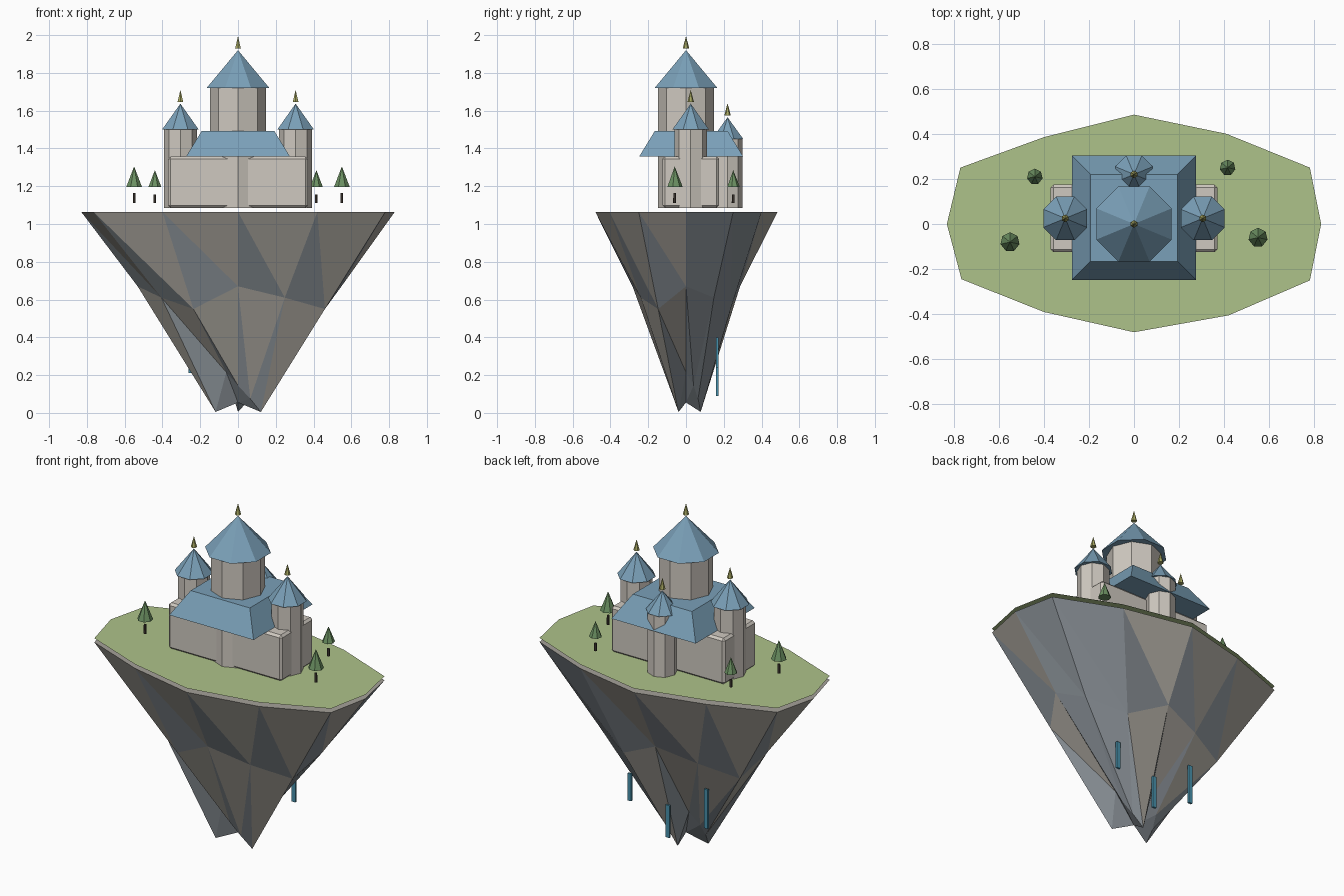
import bpy, bmesh, math

cube = bpy.data.objects.get("Cube")
if cube:
    bpy.data.objects.remove(cube, do_unlink=True)


def make_material(name, rgb):
    """Flat material from an sRGB 0-255 colour."""
    lin = [((c / 255 + 0.055) / 1.055) ** 2.4 for c in rgb] + [1.0]
    m = bpy.data.materials.new(name)
    m.use_nodes = True
    m.diffuse_color = lin
    m.node_tree.nodes["Principled BSDF"].inputs["Base Color"].default_value = lin
    return m


WARM = make_material("warm rock", (165, 161, 153))
COOL = make_material("cool rock", (133, 140, 146))
GRASS = make_material("grass", (174, 194, 138))
WALL = make_material("pale stone wall", (207, 201, 192))
ROOF = make_material("slate blue roof", (122, 160, 184))
GOLD = make_material("olive gold finial", (168, 168, 98))
LEAF = make_material("tree green", (108, 145, 98))
BARK = make_material("dark bark", (72, 64, 56))
WATER = make_material("water blue", (72, 145, 172))


def finish(name, bm, *mats):
    bmesh.ops.recalc_face_normals(bm, faces=bm.faces)
    mesh = bpy.data.meshes.new(name)
    bm.to_mesh(mesh)
    bm.free()
    ob = bpy.data.objects.new(name, mesh)
    bpy.context.scene.collection.objects.link(ob)
    for m in mats:
        mesh.materials.append(m)
    return ob


def cone(name, x, y, z0, z1, r0, r1, mat, sides=8, turn=0.0):
    """Faceted cone or prism standing between two heights."""
    bm = bmesh.new()
    bmesh.ops.create_cone(bm, cap_ends=True, segments=sides,
                          radius1=r0, radius2=r1, depth=z1 - z0)
    ob = finish(name, bm, mat)
    ob.location = (x, y, (z0 + z1) / 2)
    ob.rotation_euler.z = turn
    return ob


def box(name, x, y, z, mat, bevel=0.0):
    """Box from (low, high) ranges on each axis."""
    bm = bmesh.new()
    bmesh.ops.create_cube(bm, size=1)
    for v in bm.verts:
        for k, (lo, hi) in enumerate((x, y, z)):
            v.co[k] = lo if v.co[k] < 0 else hi
    if bevel:
        bmesh.ops.bevel(bm, geom=bm.edges[:], offset=bevel, segments=1,
                        affect='EDGES')
    return finish(name, bm, mat)


# Island outline, from the front point round by the +x side
outline = [(0, -.48), (.42, -.405), (.78, -.25), (.83, 0), (.78, .25), (.41, .4),
           (0, .485), (-.4, .385), (-.77, .25), (-.83, 0), (-.765, -.245), (-.4, -.39)]
N = len(outline)
RIM, LAWN = 1.064, 1.088

# Floating rock: rim, waist and ragged tip rings joined by triangles
bm = bmesh.new()
waist_scale = {3: .66, 9: .64, 10: .53}
top, mid, low = [], [], []
for i, (x, y) in enumerate(outline):
    s = waist_scale.get(i, .59)
    top.append(bm.verts.new((x, y, RIM)))
    mid.append(bm.verts.new((x * s, y * s, .67 - .06 * (i % 3))))
    low.append(bm.verts.new((x * .155, y * .16, .005 + .07 * ((2 - i) % 4))))
tip = bm.verts.new((0, 0, .055))
bm.faces.new(top)
for i in range(N):
    j = (i + 1) % N
    side_cool = i in (3, 4)
    for verts, cool in (((top[i], top[j], mid[j]), side_cool),
                        ((top[i], mid[j], mid[i]), True),
                        ((mid[i], mid[j], low[j]), side_cool),
                        ((mid[i], low[j], low[i]), True),
                        ((low[i], low[j], tip), True)):
        bm.faces.new(verts).material_index = int(cool)
finish("floating_rock", bm, WARM, COOL)

# Lawn: thin sheet just above the rock
bm = bmesh.new()
bm.faces.new([bm.verts.new((x, y, LAWN)) for x, y in outline])
finish("lawn", bm, GRASS)

# Castle hall with chamfered edges
box("castle_hall", (-.37, .37), (-.125, .175), (1.086, 1.357), WALL, .013)

# Hipped roof over the hall, flat on top
hall_roof = box("hall_roof", (-.275, .275), (-.248, .303), (1.357, 1.492), ROOF)
for v in hall_roof.data.vertices:
    if v.co.z > 1.4:
        v.co.x *= .7
        v.co.y = .0275 + (v.co.y - .0275) * .7


def tower(name, x, y, r, z_eave, r_roof, z_peak, z_tip):
    cone(name + "_wall", x, y, 1.086, z_eave, r, r, WALL)
    cone(name + "_roof", x, y, z_eave, z_peak, r_roof, 0, ROOF, turn=math.pi / 8)
    cone(name + "_finial", x, y, z_peak + .01, z_tip, .017, 0, GOLD, sides=6)


tower("main_tower", 0, 0, .147, 1.72, .18, 1.92, 1.995)
tower("back_tower", 0, .22, .08, 1.45, .09, 1.565, 1.64)
for side, sx in (("left", 1), ("right", -1)):
    tower(side + "_tower", sx * .305, .025, .087, 1.5, .105, 1.637, 1.71)

# Conifers
for i, (x, y, s) in enumerate([(-.55, -.08, 1), (-.44, .21, .82),
                               (.415, .25, .82), (.55, -.06, 1)]):
    cone(f"tree_trunk_{i}", x, y, 1.11, 1.11 + .055 * s, .008, .007, BARK, sides=6)
    cone(f"tree_foliage_{i}", x, y, 1.195, 1.195 + .11 * s, .043 * s, 0, LEAF, sides=7)

# Thin waterfalls behind the rock
for i, (x, z0, z1) in enumerate([(.25, .24, .40), (0, .09, .28), (-.25, .21, .44)]):
    box(f"waterfall_{i}", (x - .012, x + .012), (.16, .172), (z0, z1), WATER)
